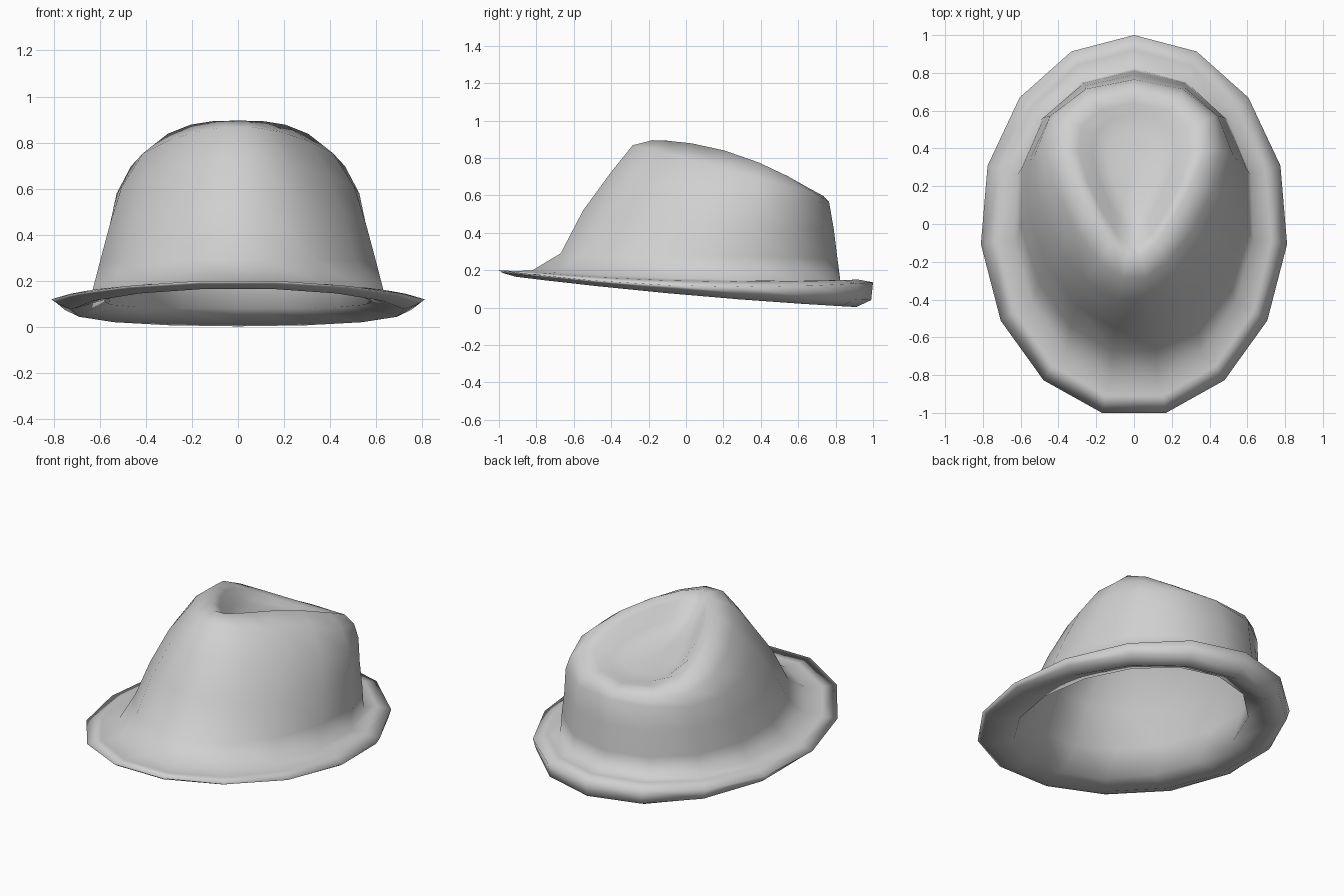
import bpy, bmesh, math

N = 15  # sides around the hat

felt = bpy.data.materials.new("grey_felt")
felt.diffuse_color = (0.63, 0.63, 0.63, 1)


def ring(bm, yf, yb, rx, k, zf, zs, zb):
    """Oval ring: front/back y, half width, teardrop factor, z at front/side/back."""
    verts = []
    for i in range(N):
        a = math.pi + 2 * math.pi * i / N          # one corner at the back
        t = -math.cos(a)
        if t < 0:                                  # flat edge at the front
            t /= math.cos(math.pi / N)
        x = -rx * math.sin(a - k * math.sin(a))
        y = (yf + yb) / 2 + (yb - yf) / 2 * t
        z = zs + (zb - zf) / 2 * t + ((zf + zb) / 2 - zs) * t * t
        verts.append(bm.verts.new((x, y, z)))
    return verts


def cap(bm, loop, centre):
    c = bm.verts.new(centre)
    for i in range(N):
        bm.faces.new((loop[i], loop[(i + 1) % N], c))


# lining, from the top of the head cavity down
lining = [
    (0.10, 0.50, 0.14, 0.40, 0.70, 0.66, 0.605),
    (-0.04, 0.58, 0.23, 0.45, 0.76, 0.70, 0.595),
    (-0.10, 0.63, 0.30, 0.50, 0.82, 0.775, 0.595),
    (-0.17, 0.67, 0.37, 0.56, 0.865, 0.795, 0.59),
    (-0.265, 0.715, 0.445, 0.38, 0.84, 0.715, 0.57),
    (-0.38, 0.74, 0.51, 0.21, 0.705, 0.585, 0.545),
    (-0.53, 0.765, 0.55, 0.12, 0.50, 0.43, 0.41),
    (-0.645, 0.785, 0.585, 0.08, 0.28, 0.27, 0.25),
]

# brim: head opening, rolled underside, upturned edge, upper side
brim = [
    (-0.80, 0.76, 0.585, 0, 0.175, 0.11, 0.08),
    (-0.91, 0.91, 0.725, 0, 0.165, 0.068, 0.003),
    (-0.98, 0.99, 0.79, 0, 0.185, 0.095, 0.04),
    (-1.00, 1.00, 0.815, 0, 0.20, 0.116, 0.135),
    (-0.91, 0.92, 0.73, 0, 0.195, 0.142, 0.15),
]

# crown: flared base, leaning front, teardrop ridge and sunken top
crown = [
    (-0.82, 0.825, 0.64, 0.06, 0.20, 0.155, 0.145),
    (-0.67, 0.81, 0.61, 0.08, 0.29, 0.28, 0.26),
    (-0.55, 0.79, 0.57, 0.12, 0.52, 0.44, 0.42),
    (-0.40, 0.765, 0.53, 0.21, 0.725, 0.60, 0.565),
    (-0.285, 0.735, 0.465, 0.38, 0.868, 0.74, 0.597),
    (-0.18, 0.69, 0.385, 0.56, 0.895, 0.825, 0.618),
    (-0.11, 0.64, 0.30, 0.50, 0.85, 0.80, 0.62),
    (-0.03, 0.58, 0.22, 0.45, 0.78, 0.72, 0.62),
    (0.10, 0.50, 0.14, 0.40, 0.72, 0.68, 0.63),
]

# one continuous felt shell through lining, brim and crown
bm = bmesh.new()
loops = [ring(bm, *r) for r in lining + brim + crown]
for lo, hi in zip(loops, loops[1:]):
    for i in range(N):
        j = (i + 1) % N
        bm.faces.new((lo[i], lo[j], hi[j], hi[i]))
cap(bm, loops[0], (0, 0.33, 0.645))
cap(bm, loops[-1], (0, 0.33, 0.67))
bmesh.ops.recalc_face_normals(bm, faces=bm.faces[:])
for f in bm.faces:
    f.smooth = True
mesh = bpy.data.meshes.new("felt_hat")
bm.to_mesh(mesh)
bm.free()
mesh.materials.append(felt)
bpy.context.collection.objects.link(bpy.data.objects.new("felt_hat", mesh))
